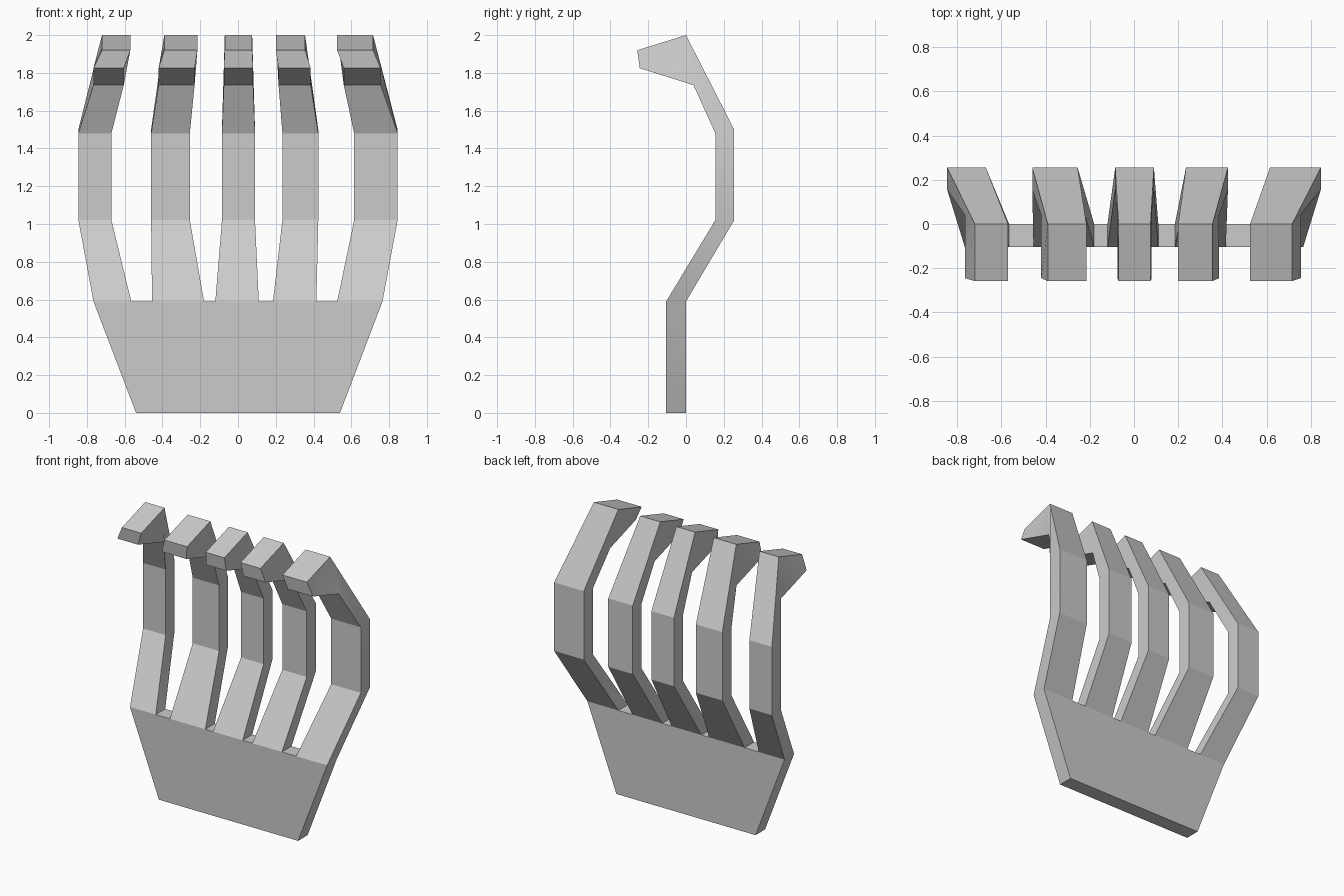
import bpy
import bmesh

cube = bpy.data.objects.get("Cube")
if cube:
    bpy.data.objects.remove(cube, do_unlink=True)

grey = bpy.data.materials.new("light grey")
grey.use_nodes = True
COLOUR = (0.6, 0.6, 0.6, 1)
grey.diffuse_color = COLOUR
grey.node_tree.nodes["Principled BSDF"].inputs["Base Color"].default_value = COLOUR

# Side profile of a finger: (y, z) of front and back, and width spans used for each
PROFILE = [
    ((-0.105, 0.59), (0, 0.59), "root", "root"),
    ((0.155, 1.02), (0.255, 1.02), "middle", "middle"),
    ((0.155, 1.48), (0.255, 1.50), "middle", "middle"),
    ((0.04, 1.735), (0, 2.0), "lower", "upper"),
    ((-0.245, 1.825), (-0.258, 1.92), "lower", "upper"),
]

# Left and right x limits of each finger along its length
FINGERS = [
    dict(root=(-0.765, -0.565), middle=(-0.845, -0.67), lower=(-0.765, -0.605), upper=(-0.72, -0.57)),
    dict(root=(-0.455, -0.18), middle=(-0.46, -0.255), lower=(-0.42, -0.23), upper=(-0.39, -0.215)),
    dict(root=(-0.12, 0.11), middle=(-0.085, 0.09), lower=(-0.075, 0.08), upper=(-0.07, 0.075)),
    dict(root=(0.185, 0.415), middle=(0.235, 0.425), lower=(0.215, 0.385), upper=(0.20, 0.355)),
    dict(root=(0.525, 0.765), middle=(0.615, 0.845), lower=(0.56, 0.755), upper=(0.525, 0.715)),
]

bm = bmesh.new()


def finger(spans):
    """Loft one hooked finger, open at the root; return its root corners."""
    rings = []
    for front, back, front_span, back_span in PROFILE:
        (fl, fr), (bl, br) = spans[front_span], spans[back_span]
        corners = [(fl, *front), (fr, *front), (br, *back), (bl, *back)]
        rings.append([bm.verts.new(c) for c in corners])
    for a, b in zip(rings, rings[1:]):
        for i in range(4):
            j = (i + 1) % 4
            bm.faces.new((a[i], a[j], b[j], b[i]))
    bm.faces.new(rings[-1])
    return rings[0]


roots = [finger(spans) for spans in FINGERS]

# Palm plate, sharing the finger roots along its top
foot = [bm.verts.new((x, y, 0)) for x, y in
        ((-0.54, -0.105), (0.54, -0.105), (0.54, 0), (-0.54, 0))]
front_top = [v for r in roots for v in (r[0], r[1])]
back_top = [v for r in roots for v in (r[3], r[2])]
bm.faces.new([foot[0], foot[1]] + front_top[::-1])
bm.faces.new([foot[2], foot[3]] + back_top)
bm.faces.new((foot[0], foot[3], back_top[0], front_top[0]))
bm.faces.new((foot[1], front_top[-1], back_top[-1], foot[2]))
bm.faces.new(foot[::-1])
for a, b in zip(roots, roots[1:]):
    bm.faces.new((a[1], b[0], b[3], a[2]))

bmesh.ops.recalc_face_normals(bm, faces=bm.faces)
mesh = bpy.data.meshes.new("clawed_hand")
bm.to_mesh(mesh)
bm.free()
mesh.materials.append(grey)
hand = bpy.data.objects.new("clawed_hand", mesh)
bpy.context.collection.objects.link(hand)

# Soft shading across the shallow bends only
bpy.ops.object.select_all(action="DESELECT")
hand.select_set(True)
bpy.context.view_layer.objects.active = hand
bpy.ops.object.shade_smooth_by_angle(angle=0.35)
